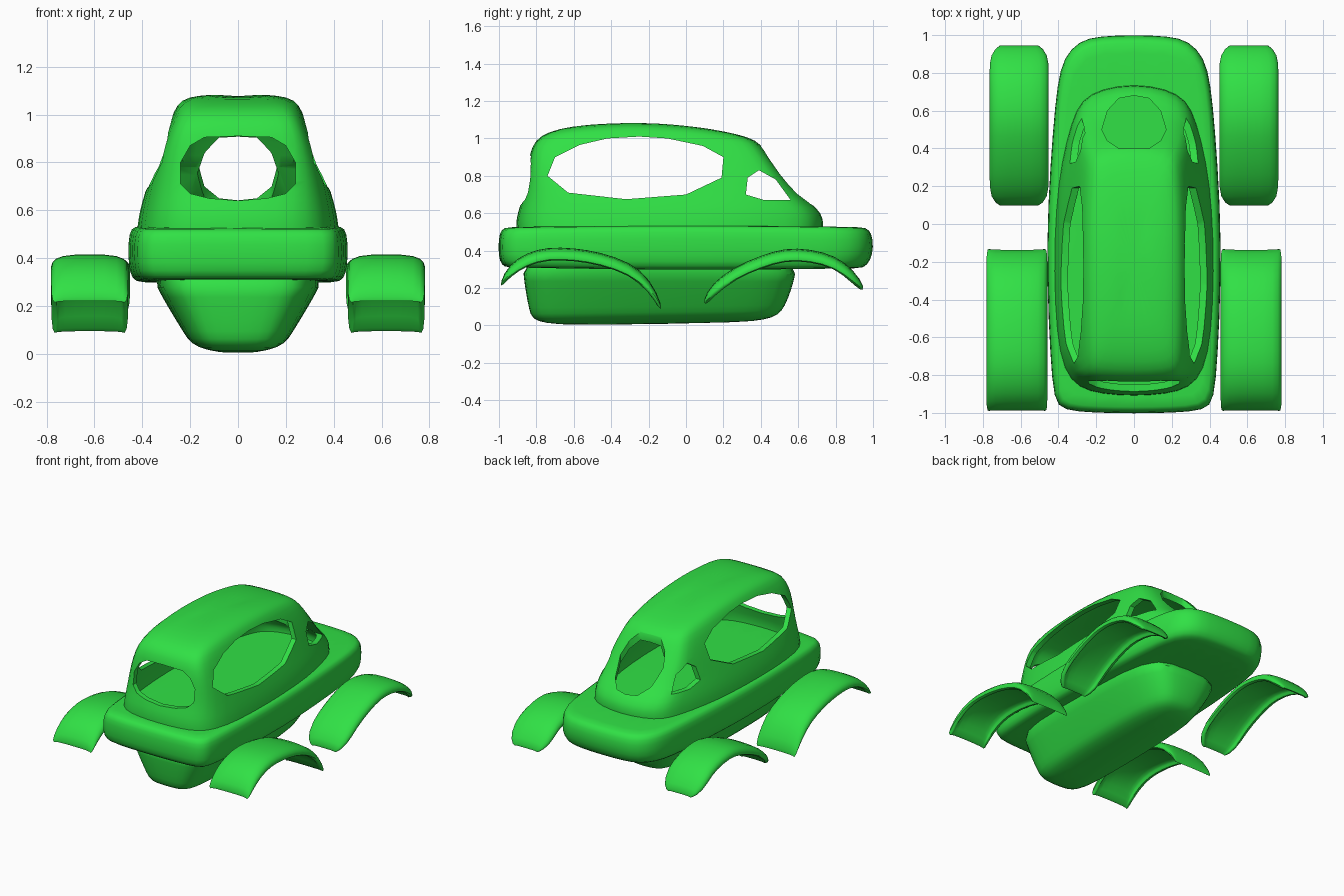
import bpy
import bmesh

if "Cube" in bpy.data.objects:
    bpy.data.objects.remove(bpy.data.objects["Cube"], do_unlink=True)

green = bpy.data.materials.new("bright_green")
green.use_nodes = True
green.diffuse_color = (0.03, 0.75, 0.06, 1)
green.node_tree.nodes["Principled BSDF"].inputs["Base Color"].default_value = (0.03, 0.75, 0.06, 1)


def make_object(name, bm):
    mesh = bpy.data.meshes.new(name)
    bm.to_mesh(mesh)
    bm.free()
    mesh.materials.append(green)
    obj = bpy.data.objects.new(name, mesh)
    bpy.context.collection.objects.link(obj)
    return obj


def finish(obj, angle=0.75):
    """Apply the modifiers and smooth all but the sharp edges."""
    bpy.ops.object.select_all(action='DESELECT')
    obj.select_set(True)
    bpy.context.view_layer.objects.active = obj
    bpy.ops.object.convert(target='MESH')
    bpy.ops.object.shade_smooth_by_angle(angle=angle)


def subdivide(obj, levels):
    mod = obj.modifiers.new("Round", 'SUBSURF')
    mod.levels = mod.render_levels = levels


def loft(name, outline, rings, open_bottom=False):
    """Stack a mirrored plan outline.
    Ring = front y, rear y, half width, front z, rear z, arch, taper (low is boxier)."""
    bm = bmesh.new()
    loops = []
    for y0, y1, w, z0, z1, arch, taper in rings:
        half = [(t, w * x ** taper) for t, x in outline]
        plan = half + [(t, -x) for t, x in reversed(half[1:-1])]
        loops.append([bm.verts.new((x, y0 + (y1 - y0) * t,
                                    z0 + (z1 - z0) * t + arch * 4 * t * (1 - t)))
                      for t, x in plan])
    n = len(loops[0])
    for a, b in zip(loops, loops[1:]):
        for i in range(n):
            j = (i + 1) % n
            bm.faces.new((a[i], a[j], b[j], b[i]))
    bm.faces.new(loops[-1])
    if not open_bottom:
        bm.faces.new(loops[0][::-1])
    bmesh.ops.recalc_face_normals(bm, faces=bm.faces)
    obj = make_object(name, bm)
    subdivide(obj, 1)
    return obj


def prism(name, points, place, low, high):
    """Extrude a window polygon between two depths."""
    bm = bmesh.new()
    a = [bm.verts.new(place(u, v, low)) for u, v in points]
    b = [bm.verts.new(place(u, v, high)) for u, v in points]
    bm.faces.new(a)
    bm.faces.new(b[::-1])
    for i in range(len(a)):
        j = (i + 1) % len(a)
        bm.faces.new((a[i], b[i], b[j], a[j]))
    bmesh.ops.recalc_face_normals(bm, faces=bm.faces)
    obj = make_object(name, bm)
    obj.hide_render = True
    return obj


def mirrored(half):
    return half + [(-u, v) for u, v in reversed(half) if u > 0]


# Middle deck
deck_plan = [(0, 0), (0.002, 0.45), (0.008, 0.82), (0.035, 0.92), (0.15, 0.96), (0.35, 1),
             (0.55, 0.99), (0.75, 0.93), (0.87, 0.88), (0.94, 0.81), (0.985, 0.63),
             (0.997, 0.4), (1, 0)]
deck = loft("middle_deck", deck_plan, [
    (-0.93, 0.9, 0.38, 0.31, 0.305, -0.01, 1),
    (-0.97, 0.95, 0.43, 0.31, 0.305, -0.01, 1),
    (-1, 0.99, 0.457, 0.34, 0.345, -0.01, 1),
    (-1.005, 1.005, 0.463, 0.42, 0.42, 0, 1),
    (-1, 0.995, 0.459, 0.495, 0.495, 0.015, 1),
    (-0.975, 0.965, 0.437, 0.525, 0.525, 0.01, 1),
    (-0.92, 0.9, 0.38, 0.528, 0.528, 0.008, 1)])
finish(deck)

# Lower hull
hull_plan = [(0, 0), (0.003, 0.4), (0.015, 0.7), (0.07, 0.88), (0.18, 0.97), (0.4, 1),
             (0.6, 1), (0.8, 0.95), (0.9, 0.86), (0.975, 0.68), (0.995, 0.4), (1, 0)]
hull = loft("lower_hull", hull_plan, [
    (-0.6, 0.3, 0.05, 0, 0.015, 0, 1),
    (-0.76, 0.43, 0.14, 0.012, 0.032, 0, 1),
    (-0.825, 0.495, 0.2, 0.035, 0.055, 0, 1),
    (-0.84, 0.53, 0.23, 0.085, 0.1, 0, 1),
    (-0.86, 0.565, 0.29, 0.19, 0.19, 0, 1),
    (-0.872, 0.59, 0.343, 0.285, 0.28, 0, 1),
    (-0.872, 0.59, 0.36, 0.34, 0.34, 0, 1)])
finish(hull)

# Cabin shell
cabin_plan = [(0, 0), (0.006, 0.4), (0.025, 0.69), (0.08, 0.88), (0.2, 0.97), (0.4, 1.005),
              (0.6, 0.98), (0.75, 0.91), (0.88, 0.78), (0.95, 0.66), (0.985, 0.4), (1, 0)]
cabin = loft("cabin_shell", cabin_plan, [
    (-0.91, 0.74, 0.425, 0.5, 0.5, 0, 1),
    (-0.912, 0.745, 0.418, 0.57, 0.57, 0, 1),
    (-0.89, 0.71, 0.402, 0.64, 0.63, 0, 0.9),
    (-0.865, 0.61, 0.378, 0.72, 0.7, 0, 0.7),
    (-0.85, 0.53, 0.343, 0.82, 0.8, 0, 0.5),
    (-0.838, 0.455, 0.306, 0.92, 0.9, 0.005, 0.42),
    (-0.81, 0.405, 0.27, 0.99, 0.97, 0.035, 0.42),
    (-0.74, 0.345, 0.238, 1.035, 1.005, 0.045, 0.5),
    (-0.62, 0.22, 0.17, 1.064, 1.035, 0.03, 0.7),
    (-0.45, 0.05, 0.08, 1.08, 1.065, 0.012, 1)], open_bottom=True)
wall = cabin.modifiers.new("Wall", 'SOLIDIFY')
wall.thickness = 0.035
wall.offset = -1

# Window openings
side = [(-0.74, 0.8), (-0.7, 0.9), (-0.57, 0.965), (-0.42, 1), (-0.25, 1.01), (-0.1, 1),
        (0.09, 0.96), (0.2, 0.9), (0.19, 0.79), (0, 0.7), (-0.32, 0.675), (-0.63, 0.71)]
quarter = [(0.32, 0.7), (0.33, 0.79), (0.39, 0.83), (0.48, 0.78), (0.56, 0.67), (0.42, 0.67)]
front = mirrored([(0, 0.64), (0.12, 0.65), (0.2, 0.67), (0.24, 0.71), (0.24, 0.8),
                  (0.2, 0.87), (0.14, 0.905), (0, 0.91)])
rear = mirrored([(0, 0.68), (0.08, 0.665), (0.14, 0.6), (0.17, 0.5), (0.14, 0.44),
                 (0.08, 0.4)])
cutters = [
    prism("side_window_cutter", side, lambda u, v, d: (d, u, v), -1, 1),
    prism("quarter_window_cutter", quarter, lambda u, v, d: (d, u, v), -1, 1),
    prism("front_window_cutter", front, lambda u, v, d: (u, d, v), -1.2, -0.7),
    prism("rear_window_cutter", rear, lambda u, v, d: (u, v, d), 0.58, 1.3)]
for cutter in cutters:
    cut = cabin.modifiers.new("Window", 'BOOLEAN')
    cut.operation = 'DIFFERENCE'
    cut.solver = 'EXACT'
    cut.object = cutter
finish(cabin)
for cutter in cutters:
    bpy.data.objects.remove(cutter, do_unlink=True)


# Fenders: curved strips with rolled-down sides and narrowed tips
def fender(name, path, centre, half, tip):
    bm = bmesh.new()
    section = [(-1, -0.09), (-0.97, -0.045), (-0.78, -0.006), (0, 0.002),
               (0.78, -0.006), (0.97, -0.045), (1, -0.09)]
    rows = []
    last = len(path) - 1
    for i, (y, z) in enumerate(path):
        end = i in (0, last)
        width = half * (tip if end else 1)
        drop = 0.15 if end else 0.75
        rows.append([bm.verts.new((centre + u * width, y, z + d * drop)) for u, d in section])
    for a, b in zip(rows, rows[1:]):
        for j in range(len(section) - 1):
            bm.faces.new((a[j], a[j + 1], b[j + 1], b[j]))
    bmesh.ops.recalc_face_normals(bm, faces=bm.faces)
    if sum(f.normal.z for f in bm.faces) < 0:
        bmesh.ops.reverse_faces(bm, faces=bm.faces)
    obj = make_object(name, bm)
    sheet = obj.modifiers.new("Sheet", 'SOLIDIFY')
    sheet.thickness = 0.032
    sheet.offset = -1
    subdivide(obj, 1)
    finish(obj)


front_path = [(-1, 0.225), (-0.945, 0.33), (-0.85, 0.39), (-0.74, 0.42), (-0.6, 0.415),
              (-0.46, 0.393), (-0.3, 0.34), (-0.19, 0.25), (-0.12, 0.095)]
rear_path = [(0.085, 0.125), (0.135, 0.225), (0.26, 0.315), (0.4, 0.375), (0.53, 0.415),
             (0.66, 0.41), (0.8, 0.375), (0.9, 0.295), (0.96, 0.2)]
for label, s in (("left", 1), ("right", -1)):
    fender(label + "_front_fender", front_path, s * 0.62, 0.165, 0.98)
    fender(label + "_rear_fender", rear_path, s * 0.608, 0.16, 0.6)
